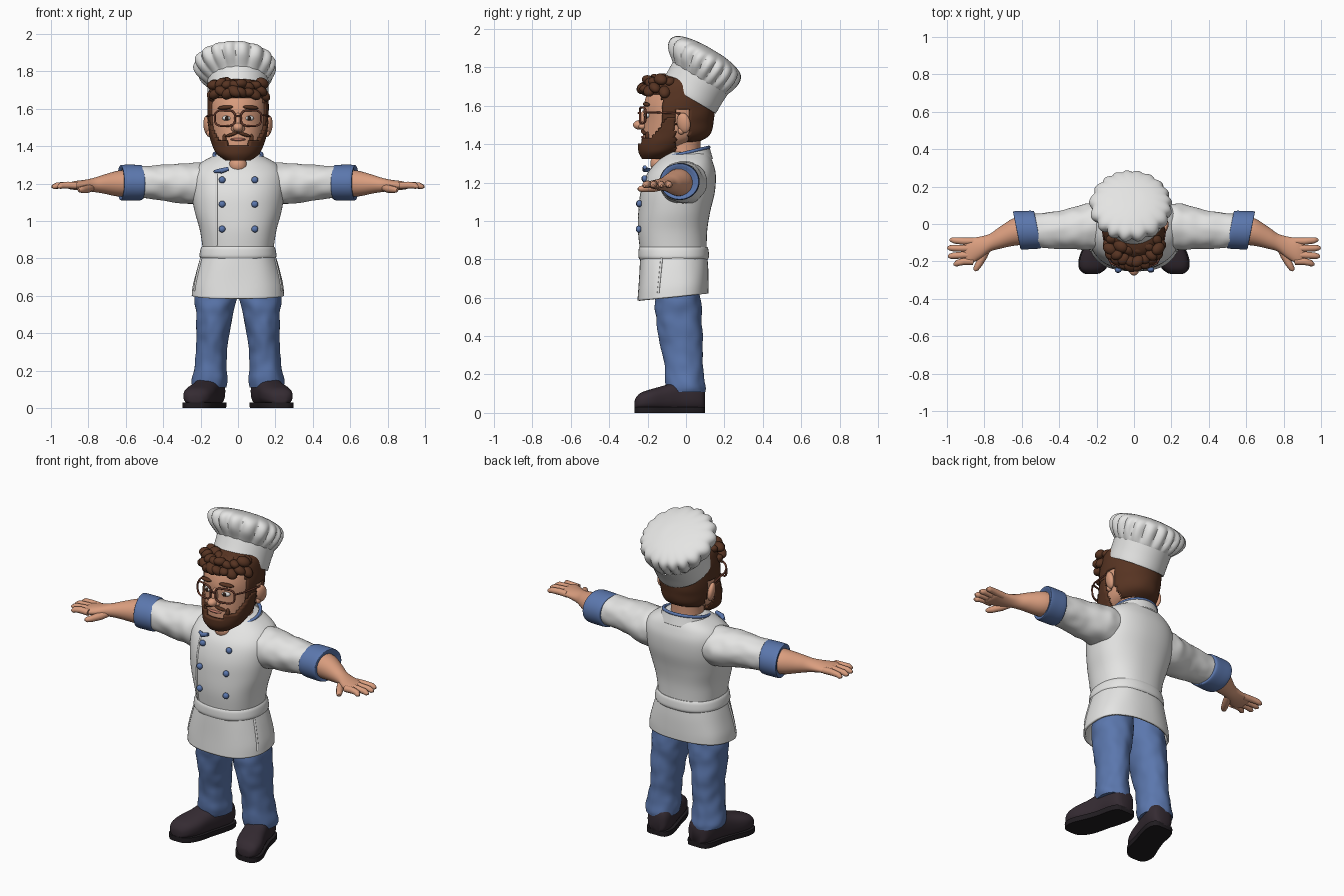
import bpy, bmesh, math, random
from mathutils import Vector, Matrix, Euler, noise

if "Cube" in bpy.data.objects:
    bpy.data.objects.remove(bpy.data.objects["Cube"])

random.seed(4)

def material(name, r, g, b):
    m = bpy.data.materials.new(name)
    m.diffuse_color = (r, g, b, 1)
    m.use_nodes = True
    m.node_tree.nodes["Principled BSDF"].inputs["Base Color"].default_value = m.diffuse_color
    return m

WHITE = material("white_cloth", .78, .78, .77)
BLUE = material("blue_cloth", .105, .185, .42)
SKIN = material("skin", .70, .34, .21)
HAIR = material("brown_hair", .095, .034, .016)
SHOE = material("dark_leather", .035, .024, .032)
SOLE = material("dark_sole", .015, .012, .015)
FRAME = material("glasses_frame", .16, .05, .03)
LIPS = material("lips", .48, .18, .13)
EYE = material("eye_dark", .03, .015, .01)

def finish(name, mat, bm, mirror=False, solid=0):
    me = bpy.data.meshes.new(name)
    bm.to_mesh(me)
    bm.free()
    ob = bpy.data.objects.new(name, me)
    bpy.context.collection.objects.link(ob)
    me.materials.append(mat)
    if solid:
        s = ob.modifiers.new("solid", 'SOLIDIFY')
        s.thickness, s.offset = solid, -1
    if mirror:
        ob.modifiers.new("mirror", 'MIRROR')
    return ob

def catmull(secs, sub):
    rows = []
    for i in range(len(secs) - 1):
        a, b, c, d = (secs[max(0, min(len(secs) - 1, i + k))] for k in (-1, 0, 1, 2))
        for k in range(sub):
            t = k / sub
            rows.append([.5 * (2*q + (r-p)*t + (2*p-5*q+4*r-s)*t*t + (3*q-p-3*r+s)*t**3)
                         for p, q, r, s in zip(a, b, c, d)])
    return rows + [list(secs[-1])]

def loft(name, mat, secs, axis='z', n=48, sub=5, pw=2, fold=0, freq=9,
         fn=None, cap=True, keep=None, mirror=False, solid=0):
    """Skin smooth sections (t, centre1, centre2, radius1, radius2) along an axis."""
    bm, rings = bmesh.new(), []
    for t, c1, c2, r1, r2 in catmull(secs, sub):
        ring = []
        for k in range(n):
            a = 2 * math.pi * k / n
            c, s = math.cos(a), math.sin(a)
            f = 1 + fold * noise.noise(Vector((c, s, t * freq)) * 1.7)
            u = c1 + max(r1, .001) * f * math.copysign(abs(c) ** (2 / pw), c)
            v = c2 + max(r2, .001) * f * math.copysign(abs(s) ** (2 / pw), s)
            p = {'z': (u, v, t), 'x': (t, u, v), 'y': (u, t, v)}[axis]
            ring.append(bm.verts.new(fn(*p) if fn else p))
        rings.append(ring)
    for lo, hi in zip(rings, rings[1:]):
        for k in range(n):
            bm.faces.new((lo[k], lo[(k+1) % n], hi[(k+1) % n], hi[k]))
    if cap:
        bm.faces.new(rings[0])
        bm.faces.new(rings[-1])
    bmesh.ops.recalc_face_normals(bm, faces=bm.faces)
    if keep:
        drop = [f for f in bm.faces if not keep(*f.calc_center_median())]
        bmesh.ops.delete(bm, geom=drop, context='FACES')
    return finish(name, mat, bm, mirror, solid)

def blobs(name, mat, items, mirror=False):
    """Ellipsoids given as (centre, radii, rotation)."""
    bm = bmesh.new()
    for c, r, rot in items:
        m = Matrix.Translation(c) @ Euler(rot).to_matrix().to_4x4() @ Matrix.Diagonal((*r, 1))
        bmesh.ops.create_uvsphere(bm, u_segments=20, v_segments=12, radius=1, matrix=m)
    return finish(name, mat, bm, mirror)

def tubes(name, mat, paths, mirror=False, cyclic=False):
    """Round tubes through points (x, y, z, radius)."""
    cu = bpy.data.curves.new(name, 'CURVE')
    cu.dimensions, cu.bevel_depth, cu.bevel_resolution, cu.use_fill_caps = '3D', 1, 3, True
    for path in paths:
        sp = cu.splines.new('POLY')
        sp.points.add(len(path) - 1)
        sp.use_cyclic_u = cyclic
        for pt, (x, y, z, r) in zip(sp.points, path):
            pt.co, pt.radius = (x, y, z, 1), r
    ob = bpy.data.objects.new(name, cu)
    bpy.context.collection.objects.link(ob)
    cu.materials.append(mat)
    bpy.ops.object.select_all(action='DESELECT')
    ob.select_set(True)
    bpy.context.view_layer.objects.active = ob
    bpy.ops.object.convert(target='MESH')
    ob = bpy.context.object
    if mirror:
        ob.modifiers.new("mirror", 'MIRROR')
    return ob

# Jacket body, waistband and skirt
jacket = loft("jacket", WHITE, [(.84, 0, -.066, .187, .173), (.95, 0, -.07, .205, .18),
    (1.05, 0, -.06, .232, .187), (1.15, 0, -.043, .25, .193), (1.24, 0, -.025, .25, .18),
    (1.30, 0, -.008, .215, .15), (1.345, 0, .005, .14, .118), (1.36, 0, .005, .11, .1)],
    n=64, pw=2.3, fold=.015, freq=3)
loft("waistband", WHITE, [(.80, 0, -.064, .2, .178), (.815, 0, -.064, .206, .184),
    (.85, 0, -.065, .2, .182), (.865, 0, -.065, .192, .176)], n=64, pw=2.3)
skirt = loft("skirt", WHITE, [(.60, 0, -.068, .248, .184), (.66, 0, -.066, .242, .183),
    (.75, 0, -.064, .218, .18), (.83, 0, -.064, .194, .174)], n=64, pw=2.4, fold=.02, freq=3,
    cap=False, solid=.012, fn=lambda x, y, z: (x, y, z + .1 * (y + .1) * (.83 - z) / .23))

# Seams and buttons seated on the cloth
bpy.context.view_layer.update()
def on_front(ob, x, z):
    return ob.ray_cast(Vector((x, -1, z)), Vector((0, 1, 0)))[1]
def on_side(ob, y, z):
    return ob.ray_cast(Vector((1, y, z)), Vector((-1, 0, 0)))[1]
tubes("jacket_front_seam", WHITE, [[(*on_front(jacket, -.115, .87 + .02 * i), .006) for i in range(20)]])
tubes("skirt_side_seams", WHITE, [[(*on_side(skirt, -.145 + .1 * (z - .62), z), .006)
    for z in (.625, .66, .7, .74, .78, .805)]], mirror=True)
blobs("buttons", BLUE, [(on_front(jacket, x, z) + Vector((0, -.008, 0)), (.018, .015, .018), (0, 0, 0))
    for x in (-.085, .09) for z in (.957, 1.09, 1.22)])

# Collar with blue lining and turned flap
def lean(x, y, z):
    return (x, y, z + .24 * y)
loft("collar", WHITE, [(1.29, 0, -.005, .155, .145), (1.32, 0, -.005, .143, .137),
    (1.355, 0, -.005, .132, .128)], fn=lean, cap=False, solid=.014,
    keep=lambda x, y, z: not (abs(x) < .045 and y < 0))
tubes("collar_lining", BLUE, [[(*lean(.128 * math.sin(a), -.005 - .124 * math.cos(a), 1.355), .009)
    for a in [.35 + i * (2 * math.pi - .7) / 36 for i in range(37)]]])
tubes("collar_flap", BLUE, [[(-.125, -.185, 1.265, .008), (-.09, -.215, 1.268, .014), (-.05, -.215, 1.28, .01)]])

# Sleeves and rolled cuffs
loft("sleeves", WHITE, [(.12, -.01, 1.2, .105, .1), (.22, -.015, 1.2, .125, .112),
    (.30, -.022, 1.2, .116, .106), (.42, -.032, 1.207, .1, .093), (.55, -.035, 1.208, .09, .085)],
    axis='x', sub=8, fold=.07, freq=9, mirror=True)
loft("sleeve_cuffs", BLUE, [(.515, -.03, 1.205, .088, .085), (.52, -.03, 1.205, .1, .094),
    (.57, -.032, 1.205, .102, .096), (.62, -.034, 1.205, .102, .095), (.628, -.034, 1.205, .094, .088),
    (.62, -.034, 1.205, .07, .068)], axis='x', mirror=True,
    fn=lambda x, y, z: (x + .2 * (y + .03), y, z))

# Forearms, hands, fingers
loft("forearms", SKIN, [(.56, -.035, 1.203, .074, .072), (.64, -.042, 1.2, .074, .069),
    (.72, -.075, 1.197, .058, .05), (.77, -.1, 1.193, .048, .038), (.82, -.125, 1.19, .058, .03),
    (.87, -.143, 1.19, .068, .024), (.9, -.15, 1.188, .066, .018), (.915, -.15, 1.187, .05, .01)],
    axis='x', n=32, mirror=True)
FINGERS = [(.985, -.092, -.085), (.998, -.13, -.128), (.995, -.166, -.172), (.965, -.2, -.215)]
tubes("fingers", SKIN, [[(.86, y0, 1.19, .019), (.91, y0, 1.192, .019),
    (.7 * x1 + .27, .4 * y0 + .6 * y1, 1.19, .017), (x1 - .012, y1, 1.184, .014), (x1, y1, 1.183, .006)]
    for x1, y0, y1 in FINGERS], mirror=True)
tubes("thumbs", SKIN, [[(.78, -.12, 1.18, .02), (.805, -.17, 1.172, .022), (.83, -.215, 1.168, .019),
    (.845, -.24, 1.167, .015), (.852, -.25, 1.167, .006)]], mirror=True)

# Trousers
loft("trousers", BLUE, [(.72, .1, -.05, .1, .115), (.6, .115, -.045, .112, .118),
    (.5, .125, -.037, .1, .12), (.4, .135, -.027, .089, .114), (.3, .14, -.018, .083, .104),
    (.2, .148, -.008, .088, .1), (.14, .153, -.002, .094, .102), (.11, .152, 0, .09, .1)],
    sub=7, fold=.075, freq=9, mirror=True)

# Shoes with soles, toes turned out
SHOE_SECS = [(.1, .135, .07, .035, .05), (.085, .137, .08, .06, .07), (.04, .142, .09, .074, .085),
    (-.03, .157, .09, .074, .085), (-.1, .18, .077, .076, .07), (-.18, .206, .068, .082, .056),
    (-.235, .221, .06, .068, .045), (-.262, .226, .05, .04, .028), (-.268, .227, .045, .015, .012)]
loft("shoes", SHOE, SHOE_SECS, axis='y', pw=2.5, mirror=True, fn=lambda x, y, z: (x, y, max(z, .022)))
loft("shoe_soles", SOLE, [(y, x, .02, r + .006, .05) for y, x, _, r, _ in SHOE_SECS], axis='y',
    pw=3, mirror=True, fn=lambda x, y, z: (x, y, min(max(z, 0), .03)))

# Head, neck, ears, nose
HEAD = [(1.345, 0, -.15, .055, .055), (1.385, 0, -.122, .105, .102), (1.44, 0, -.06, .136, .165),
    (1.52, 0, -.044, .15, .175), (1.6, 0, -.04, .155, .18), (1.68, 0, -.03, .148, .165),
    (1.74, 0, -.02, .12, .13), (1.765, 0, -.02, .05, .06)]
loft("head", SKIN, HEAD, n=64)
loft("neck", SKIN, [(1.2, 0, -.01, .11, .1), (1.35, 0, -.015, .092, .09), (1.5, 0, -.01, .095, .09)])
blobs("throat", SKIN, [((0, -.14, 1.295), (.05, .045, .05), (.5, 0, 0))])
blobs("ears", SKIN, [((.163, -.012, 1.51), (.02, .036, .054), (.15, .12, -.3)),
    ((.155, -.025, 1.47), (.014, .018, .02), (0, 0, 0))], mirror=True)
blobs("nose", SKIN, [((0, -.24, 1.5), (.028, .036, .025), (0, 0, 0)),
    ((0, -.218, 1.535), (.018, .026, .05), (-.3, 0, 0)),
    ((.02, -.228, 1.493), (.017, .02, .016), (0, 0, 0)), ((-.02, -.228, 1.493), (.017, .02, .016), (0, 0, 0))])

# Beard, moustache, mouth
def is_beard(x, y, z):
    top = 1.435 + .1 * max(0, min(1, (y + .18) / .08))
    return y < -.055 and z < top and not (abs(x) < .065 and y < -.15 and z > 1.405)
loft("beard", HAIR, [(z - (.022 if z < 1.4 else 0), 0, y - .012, rx + .012, ry + .012)
    for z, _, y, rx, ry in HEAD], n=80, sub=9, fold=.02, freq=12, keep=is_beard, solid=.025)
blobs("moustache", HAIR, [((.034, -.219, 1.462), (.038, .014, .009), (0, .3, .25)),
    ((.072, -.2, 1.435), (.012, .014, .03), (0, 0, .4))], mirror=True)
blobs("mouth", LIPS, [((0, -.22, 1.436), (.042, .014, .008), (0, 0, 0))])

# Hair cap at the back and sides, curls over the forehead
def is_hair(x, y, z):
    return (y > .015 and z > 1.41) or (y > -.125 and z > 1.585) or \
           (-.12 < y < -.05 and z > 1.5) or z > 1.665
loft("hair", HAIR, [(z, 0, y + .002, rx + .01, ry + .01) for z, _, y, rx, ry in HEAD],
    n=80, sub=8, fold=.02, freq=10, keep=is_hair, solid=.02)
curls = []
for z, y0, half, count in ((1.685, -.225, .125, 8), (1.728, -.2, .13, 8), (1.735, -.14, .12, 6), (1.665, -.19, .14, 2)):
    for i in range(count):
        x = half * (2 * i / (count - 1) - 1)
        r = random.uniform(.026, .034)
        curls.append(((x, y0 + 4 * x * x, z + random.uniform(-.01, .012)), (r * 1.25, r, r * .85),
                      (random.uniform(-.6, .6), random.uniform(-.8, .8), random.uniform(-.8, .8))))
blobs("hair_curls", HAIR, curls)

# Eyes, brows and glasses
blobs("eye_whites", WHITE, [((.06, -.2, 1.55), (.025, .018, .014), (0, 0, .2))], mirror=True)
blobs("irises", EYE, [((.059, -.213, 1.55), (.011, .009, .012), (0, 0, 0))], mirror=True)
blobs("eyebrows", HAIR, [((.068, -.207, 1.607), (.043, .014, .011), (0, .08, .3))], mirror=True)
rim = []
for i in range(32):
    c, s = math.cos(i * math.pi / 16), math.sin(i * math.pi / 16)
    x = .07 + .054 * math.copysign(abs(c) ** .6, c)
    rim.append((x, -.24 + 2 * x * x, 1.55 + .042 * math.copysign(abs(s) ** .6, s), .0055))
tubes("glasses_rims", FRAME, [rim], mirror=True, cyclic=True)
tubes("glasses_bridge", FRAME, [[(-.018, -.24, 1.558, .005), (0, -.247, 1.563, .005), (.018, -.24, 1.558, .005)]])
tubes("glasses_temples", FRAME, [[(.123, -.21, 1.565, .005), (.148, -.16, 1.565, .005),
    (.168, -.03, 1.56, .005)]], mirror=True)

# Hat, tilted backwards, with pleated crown
def hat(x, v, t):
    return (x, .015 + .515 * t + .857 * v, 1.645 + .857 * t - .515 * v)
def pleat(x, v, t):
    w = .05 * max(0, math.sin(math.pi * min(1, max(0, (t - .09) / .18))))
    a = math.atan2(v, x)
    k = 1 + w * (2 * abs(math.cos(9 * a + .5 * math.sin(3 * a))) - 1.3)
    return hat(x * k, v * k, t)
loft("hat_band", WHITE, [(0, 0, 0, .158, .16), (.004, 0, 0, .162, .164), (.06, 0, 0, .162, .164),
    (.115, 0, 0, .164, .166)], n=64, fn=hat)
loft("hat_crown", WHITE, [(.1, 0, 0, .15, .152), (.118, -.002, -.003, .168, .168),
    (.16, -.012, -.02, .202, .198), (.205, -.018, -.026, .216, .208), (.24, -.018, -.024, .198, .192),
    (.262, -.015, -.02, .145, .142), (.274, -.01, -.015, .07, .07), (.276, -.01, -.015, .01, .01)],
    n=144, fn=pleat)

# Smooth shading with sharp edges kept
bpy.ops.object.select_all(action='DESELECT')
for ob in bpy.context.collection.objects:
    if ob.type == 'MESH':
        ob.select_set(True)
        bpy.context.view_layer.objects.active = ob
bpy.ops.object.shade_smooth_by_angle(angle=math.radians(45))
